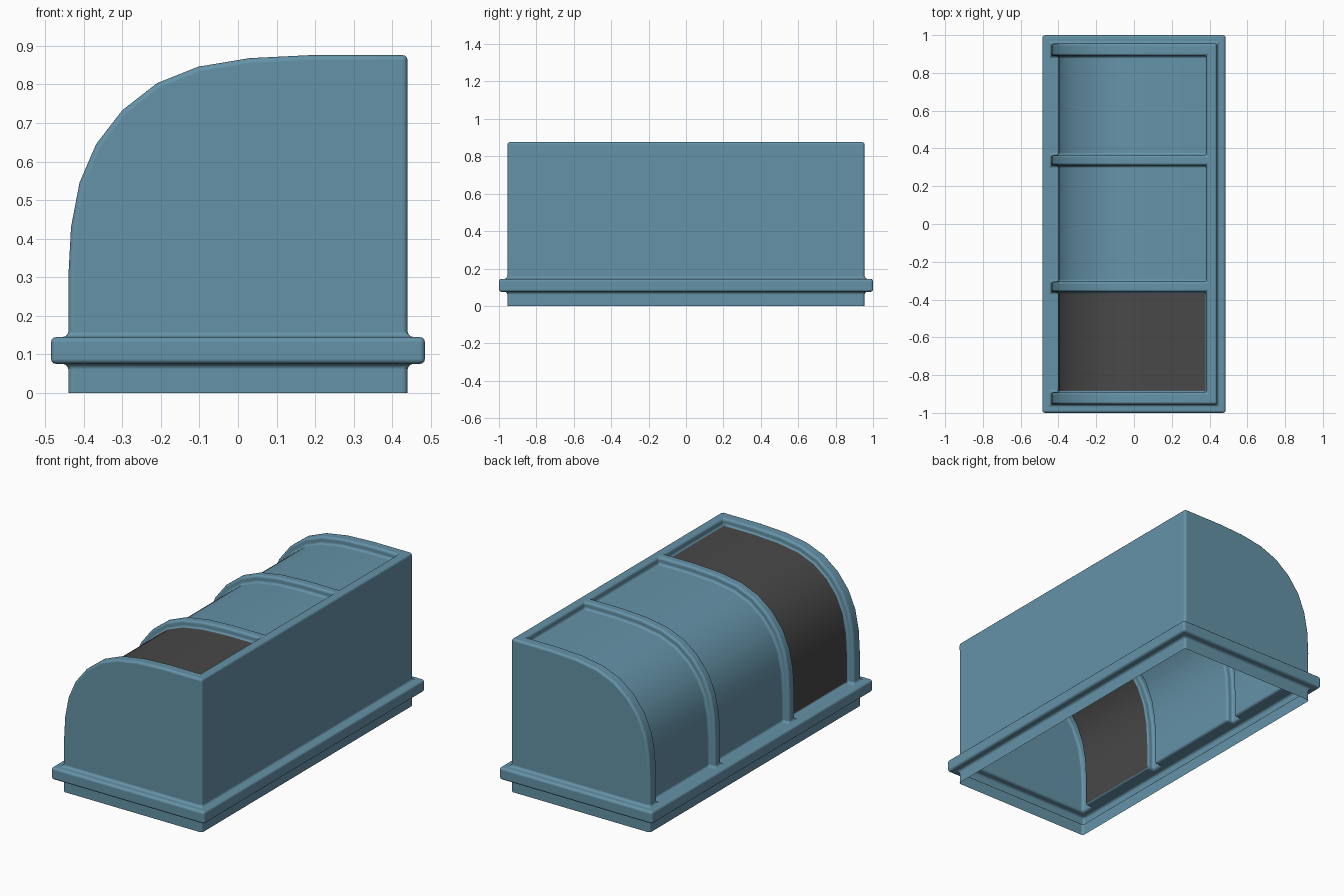
import bpy, bmesh

if "Cube" in bpy.data.objects:
    bpy.data.objects.remove(bpy.data.objects["Cube"])

X, Y, TOP = 0.44, 0.955, 0.876      # shell half sizes and height
BAR, DEPTH = 0.385, 0.04            # inner edge of top bar, panel recess
F0, F1 = 0.075, 0.145               # flange bottom and top
YS = [-Y, -0.89, -0.36, -0.305, 0.31, 0.365, 0.89, Y]

# Curved roof profile (x, z) and its inward offset for the recessed panels
OUT = [(-X, F1), (-X, 0.30), (-0.433, 0.43), (-0.411, 0.545), (-0.368, 0.645),
       (-0.30, 0.733), (-0.21, 0.803), (-0.103, 0.846), (0.03, 0.868),
       (0.19, TOP), (BAR, TOP)]


def offset(pts, d):
    res = []
    last = len(pts) - 1
    for i, (x, z) in enumerate(pts):
        a, b = pts[max(i - 1, 0)], pts[min(i + 1, last)]
        dx, dz = b[0] - a[0], b[1] - a[1]
        n = (dx * dx + dz * dz) ** 0.5
        res.append((x + dz / n * d, z - dx / n * d))
    return res


INN = offset(OUT, DEPTH)


def material(name, color):
    m = bpy.data.materials.new(name)
    m.diffuse_color = (*color, 1)
    m.use_nodes = True
    m.node_tree.nodes["Principled BSDF"].inputs["Base Color"].default_value = m.diffuse_color
    return m


bm = bmesh.new()


def face(*pts, mat=0):
    f = bm.faces.new([bm.verts.new(p) for p in pts])
    f.material_index = mat
    f.smooth = True


def strip(a, b, ya, yb, mat=0):
    """Quads joining profile a at ya to profile b at yb."""
    for i in range(len(a) - 1):
        face((a[i][0], ya, a[i][1]), (a[i + 1][0], ya, a[i + 1][1]),
             (b[i + 1][0], yb, b[i + 1][1]), (b[i][0], yb, b[i][1]), mat=mat)


for k in range(len(YS) - 1):
    y0, y1 = YS[k], YS[k + 1]
    # Top bar and tall back wall
    strip([(BAR, TOP), (X, TOP), (X, F1)], [(BAR, TOP), (X, TOP), (X, F1)], y0, y1)
    if k % 2 == 0:
        # Raised rib
        strip(OUT, OUT, y0, y1)
    else:
        # Recessed panel with side steps, bar step and bottom ledge
        strip(INN, INN, y0, y1, mat=1 if k == 1 else 0)
        strip(OUT, INN, y0, y0)
        strip(OUT, INN, y1, y1)
        for j in (0, -1):
            strip([OUT[j], INN[j]], [OUT[j], INN[j]], y0, y1)

# End walls
for y in (-Y, Y):
    face(*[(x, y, z) for x, z in OUT + [(X, TOP), (X, F1)]])

# Flange and skirt, swept round the perimeter, open underneath
loop = [(-X, y) for y in YS] + [(X, y) for y in reversed(YS)]
wide = [(x * 0.485 / X, y / Y) for x, y in loop]
rings = [(loop, F1), (wide, F1), (wide, F0), (loop, F0), (loop, 0)]
for (a, za), (b, zb) in zip(rings, rings[1:]):
    for i in range(len(loop)):
        j = (i + 1) % len(loop)
        face((*a[i], za), (*a[j], za), (*b[j], zb), (*b[i], zb))

bmesh.ops.remove_doubles(bm, verts=bm.verts, dist=0.0005)
bmesh.ops.recalc_face_normals(bm, faces=bm.faces)
bm.faces.ensure_lookup_table()
right = max(bm.faces, key=lambda f: f.calc_center_median().x)
if right.normal.x < 0:
    bmesh.ops.reverse_faces(bm, faces=bm.faces)

mesh = bpy.data.meshes.new("curved_cover")
bm.to_mesh(mesh)
bm.free()
mesh.materials.append(material("blue", (0.13, 0.29, 0.39)))
mesh.materials.append(material("dark_panel", (0.065, 0.065, 0.065)))
cover = bpy.data.objects.new("curved_cover", mesh)
bpy.context.collection.objects.link(cover)

# Soft rounded edges
bev = cover.modifiers.new("rounded_edges", 'BEVEL')
bev.width = 0.014
bev.segments = 3
bev.limit_method = 'ANGLE'
bev.angle_limit = 0.7
bev.harden_normals = True
